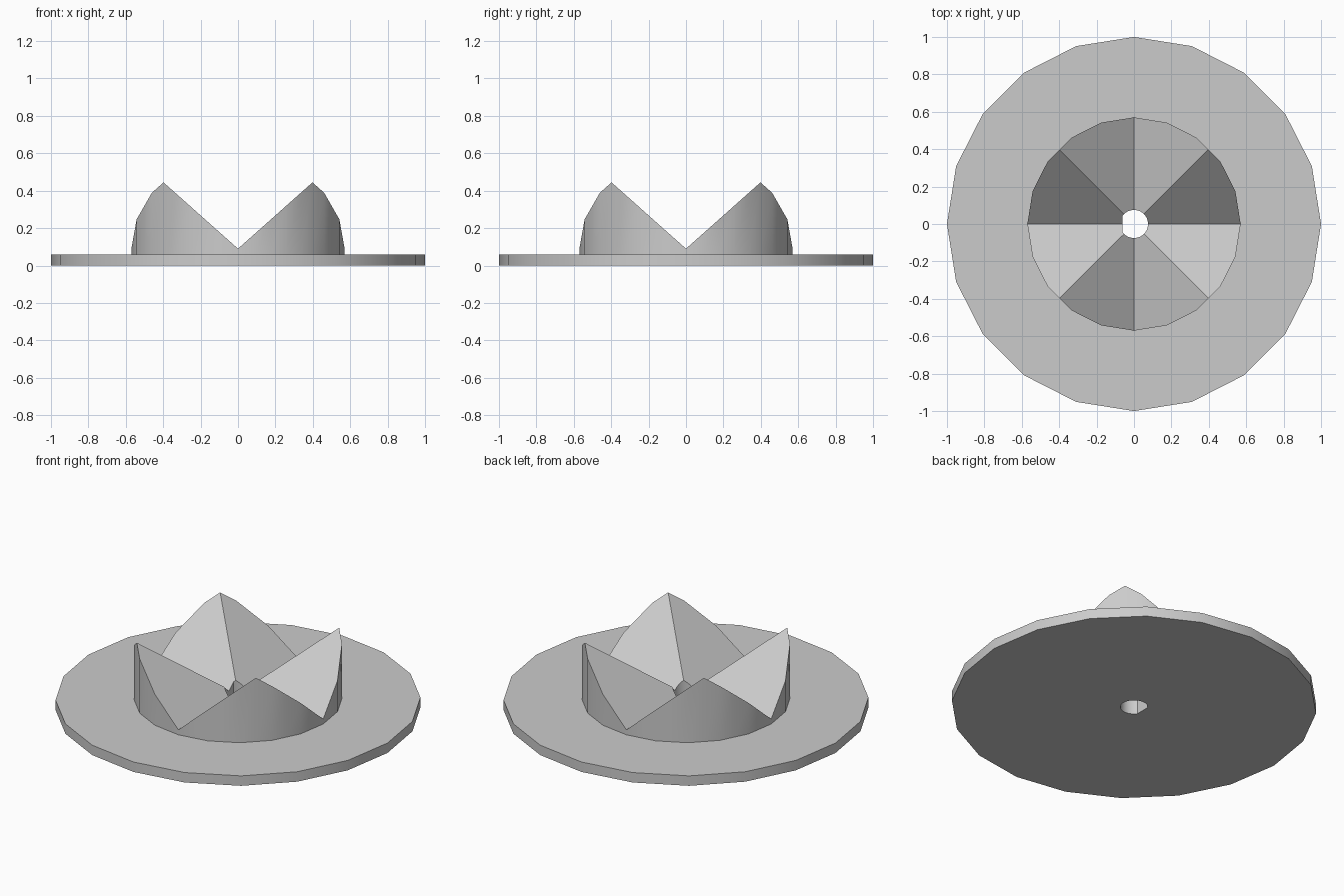
import bpy
import bmesh
import math

cube = bpy.data.objects.get("Cube")
if cube:
    bpy.data.objects.remove(cube, do_unlink=True)

SEGMENTS = 40            # two columns for each of the twenty sides
SIDE = math.tau / 20
DISC_R, HUB_R, BORE_R = 1.0, 0.57, 0.075
DISC_TOP, VALLEY = 0.06, 0.09
SLOPE = 0.89
FLAT = BORE_R * math.cos(2 * SIDE)   # distance of the flat in the bore

grey = bpy.data.materials.new("light grey")
grey.use_nodes = True
grey.diffuse_color = (0.6, 0.6, 0.6, 1)
grey.node_tree.nodes["Principled BSDF"].inputs["Base Color"].default_value = (0.6, 0.6, 0.6, 1)


def polygon(radius):
    """Outline radius of a twenty-sided polygon by angle."""
    return lambda a: radius * math.cos(SIDE / 2) / math.cos(a % SIDE - SIDE / 2)


def bore(a):
    """D-shaped bore with its flat towards -x."""
    c = -math.cos(a)
    return min(BORE_R, FLAT / c) if c > 0.01 else BORE_R


def level(z):
    return lambda x, y: z


def crown(x, y):
    """Four ridges on the diagonals, valleys along the axes."""
    return VALLEY + SLOPE * min(abs(x), abs(y))


def shell(name, rows):
    """Join successive rings, each an outline and a height rule."""
    bm = bmesh.new()
    rings = []
    for outline, height in rows:
        ring = []
        for i in range(SEGMENTS):
            a = math.tau * i / SEGMENTS
            r = outline(a)
            x, y = r * math.cos(a), r * math.sin(a)
            ring.append(bm.verts.new((x, y, height(x, y))))
        rings.append(ring)
    for low, high in zip(rings, rings[1:]):
        for i in range(SEGMENTS):
            j = (i + 1) % SEGMENTS
            bm.faces.new((low[i], low[j], high[j], high[i]))
    mesh = bpy.data.meshes.new(name)
    bm.to_mesh(mesh)
    bm.free()
    mesh.materials.append(grey)
    obj = bpy.data.objects.new(name, mesh)
    bpy.context.collection.objects.link(obj)
    bpy.ops.object.select_all(action="DESELECT")
    obj.select_set(True)
    bpy.context.view_layer.objects.active = obj
    bpy.ops.object.shade_smooth_by_angle(angle=math.radians(30))
    return obj


# Base disc: underside, rim and top up to the foot of the hub
shell("base_disc", [
    (bore, level(0)),
    (polygon(DISC_R), level(0)),
    (polygon(DISC_R), level(DISC_TOP)),
    (polygon(HUB_R), level(DISC_TOP)),
])

# Toothed hub: outer wall, four-pointed crown and the shaft bore
shell("toothed_hub", [
    (polygon(HUB_R), level(DISC_TOP)),
    (polygon(HUB_R), crown),
    (bore, crown),
    (bore, level(0)),
])
